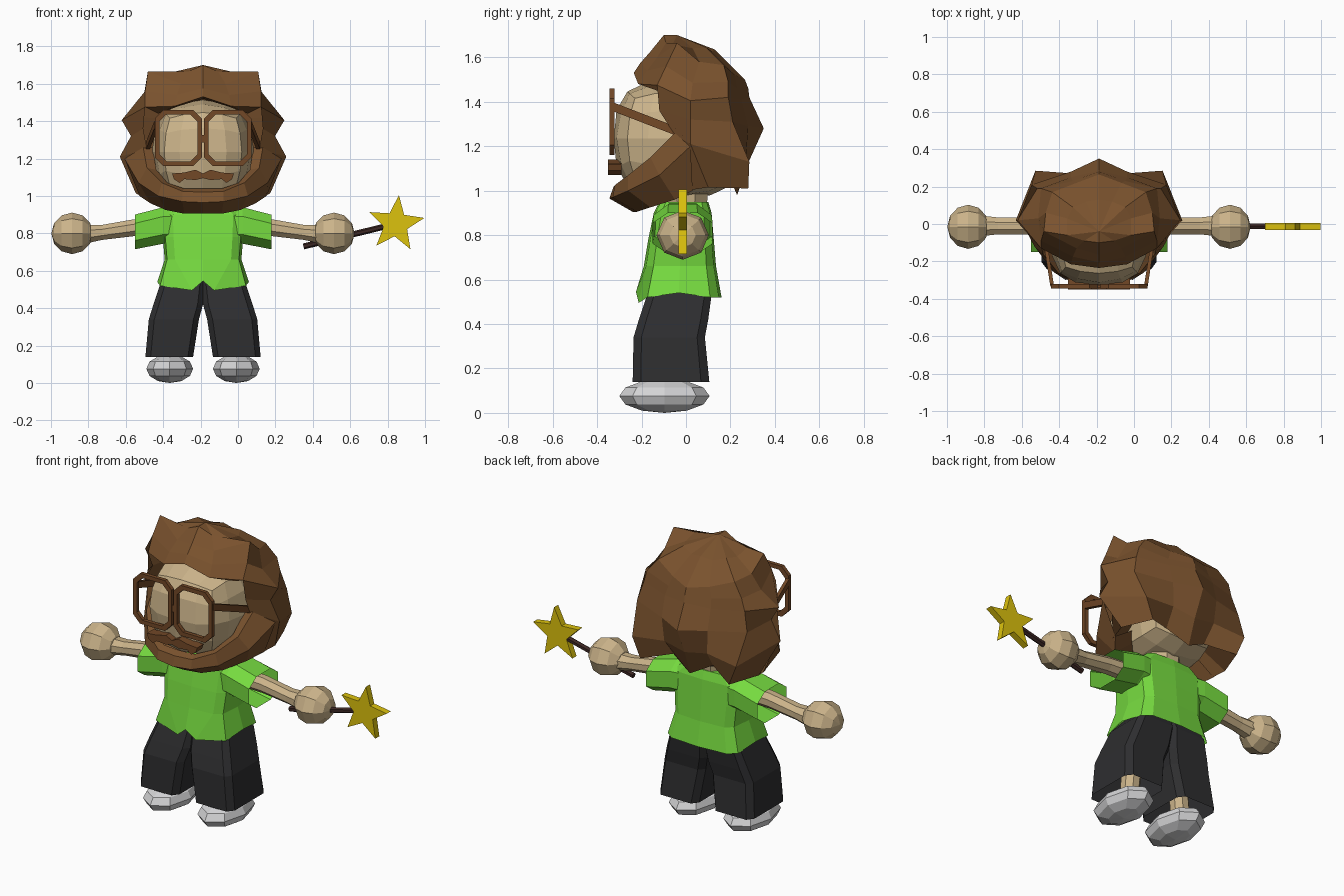
import bpy, bmesh, math
from mathutils import Vector, Matrix

if "Cube" in bpy.data.objects:
    bpy.data.objects.remove(bpy.data.objects["Cube"])

CX = -0.187  # centre line of the figure


def mat(name, r, g, b):
    m = bpy.data.materials.new(name)
    m.diffuse_color = (r, g, b, 1)
    m.use_nodes = True
    m.node_tree.nodes["Principled BSDF"].inputs["Base Color"].default_value = m.diffuse_color
    return m


HAIR = mat("hair brown", .195, .085, .027)
FRAME = mat("frame brown", .17, .065, .02)
SKIN = mat("skin", .60, .455, .255)
GREEN = mat("shirt green", .18, .70, .05)
PANTS = mat("trouser charcoal", .027, .027, .029)
SHOE = mat("shoe grey", .66, .66, .67)
GOLD = mat("star gold", .72, .54, .004)
WOOD = mat("wand wood", .045, .02, .017)


def finish(name, bm, m, mirror=False, x=CX):
    bmesh.ops.remove_doubles(bm, verts=bm.verts, dist=1e-4)
    bmesh.ops.recalc_face_normals(bm, faces=bm.faces)
    me = bpy.data.meshes.new(name)
    bm.to_mesh(me)
    bm.free()
    me.materials.append(m)
    ob = bpy.data.objects.new(name, me)
    ob.location.x = x
    bpy.context.collection.objects.link(ob)
    if mirror:
        ob.modifiers.new("Mirror", 'MIRROR').merge_threshold = .001
    return ob


def loft(name, patches, m):
    """Mirrored shell from patches, each a list of equally long point rows."""
    bm = bmesh.new()
    for rows in patches:
        grid = [[bm.verts.new(p) for p in r] for r in rows]
        for a, b in zip(grid, grid[1:]):
            for i in range(len(a) - 1):
                bm.faces.new((a[i], a[i + 1], b[i + 1], b[i]))
    return finish(name, bm, m, True)


def tube(name, rings, m, axis='Z', n=8, power=1, mirror=False, caps=(True, True), tweak=None):
    """Rings are (position, a0, a1, b0, b1): extents in the two cross directions."""
    bm = bmesh.new()
    loops = []
    for k, (p, a0, a1, b0, b1) in enumerate(rings):
        loop = []
        for i in range(n):
            t = math.tau * (i + (.5 if n == 8 else 0)) / n
            f = 1 / math.cos(math.pi / 8) if n == 8 else 1
            c, s = (math.copysign(min(1, abs(v * f)) ** power, v) for v in (math.cos(t), math.sin(t)))
            a, b = (a0 + a1) / 2 + c * (a1 - a0) / 2, (b0 + b1) / 2 + s * (b1 - b0) / 2
            co = Vector((a, b, p) if axis == 'Z' else (p, a, b))
            if tweak:
                tweak(k, i, co)
            loop.append(bm.verts.new(co))
        loops.append(loop)
    for a, b in zip(loops, loops[1:]):
        for i in range(n):
            j = (i + 1) % n
            bm.faces.new((a[i], a[j], b[j], b[i]))
    for use, loop in zip(caps, (loops[0], loops[-1])):
        if use:
            bm.faces.new(loop)
    return finish(name, bm, m, mirror)


def ball(name, c, r, m, seg=8, rings=6, axis='Z'):
    bm = bmesh.new()
    bmesh.ops.create_uvsphere(bm, u_segments=seg, v_segments=rings, radius=1)
    if axis == 'X':
        bm.transform(Matrix.Rotation(math.pi / 2, 4, 'Y'))
    bm.transform(Matrix.Translation(c) @ Matrix.Diagonal((*r, 1)))
    return finish(name, bm, m, True)


def plate(name, outer, y0, y1, m, inner=None, mirror=False, x=CX):
    """Flat outline in xz with thickness in y, optionally with a hole."""
    bm = bmesh.new()
    n = len(outer)

    def loop(pts, y):
        return [bm.verts.new((px, y, pz)) for px, pz in pts]

    def bridge(a, b):
        for i in range(n):
            bm.faces.new((a[i], a[(i + 1) % n], b[(i + 1) % n], b[i]))
    f, b = loop(outer, y0), loop(outer, y1)
    bridge(f, b)
    if inner:
        fi, bi = loop(inner, y0), loop(inner, y1)
        bridge(fi, bi)
        bridge(f, fi)
        bridge(b, bi)
    else:
        bm.faces.new(f)
        bm.faces.new(b)
    return finish(name, bm, m, mirror, x)


# Head: cube partly rounded to a ball, with a flattened face
bm = bmesh.new()
bmesh.ops.create_cube(bm, size=2)
bmesh.ops.subdivide_edges(bm, edges=bm.edges[:], cuts=3, use_grid_fill=True)
for v in bm.verts:
    q = v.co.normalized().lerp(v.co, .16)
    v.co = (q.x * .275, max(q.y * .31 - .03, -.325), q.z * .28 + 1.235)
finish("head", bm, SKIN)
tube("neck", [(.9, -.09, .09, -.09, .09), (1.1, -.11, .11, -.11, .11)], SKIN)

# Hair: crown to fringe and spikes, then the back down to a jagged hem
crown = [(0, -.04, 1.70)] * 7
top = [(0, -.10, 1.70), (.08, -.09, 1.665), (.17, -.06, 1.66), (.17, .03, 1.64),
       (.14, .09, 1.645), (.07, .12, 1.625), (0, .13, 1.635)]
mid = [(0, -.165, 1.62), (.12, -.13, 1.60), (.295, -.04, 1.665), (.285, .06, 1.58),
       (.25, .17, 1.565), (.12, .22, 1.52), (0, .265, 1.50)]
low = [(0, -.205, 1.575), (.14, -.175, 1.54), (.31, -.09, 1.56), (.325, .03, 1.485),
       (.31, .19, 1.49), (.14, .23, 1.46), (0, .28, 1.46)]
rim = [(0, -.235, 1.53), (.15, -.215, 1.48), (.31, -.13, 1.475), (.435, .02, 1.405),
       (.33, .19, 1.42), (.15, .25, 1.41), (0, .285, 1.42)]
tuck = [(0, -.14, 1.52), (.13, -.14, 1.48), (.24, -.10, 1.44)]
back = [rim[2:],
        [(.32, -.12, 1.36), (.385, .02, 1.32), (.36, .21, 1.31), (.15, .28, 1.29), (0, .35, 1.28)],
        [(.30, -.05, 1.25), (.445, .02, 1.21), (.34, .285, 1.13), (.14, .27, 1.15), (0, .28, 1.125)],
        [(.335, .00, 1.00), (.36, .10, 1.015), (.29, .28, 1.01), (.13, .20, 1.05), (0, .23, .98)],
        [(.20, .00, 1.10), (.23, .06, 1.12), (.20, .15, 1.14), (.10, .17, 1.14), (0, .18, 1.12)]]
loft("hair", [[crown, top, mid, low, rim], [rim[:3], tuck], back], HAIR)

# Beard: from the sideburns around the chin
loft("beard", [[
    [(0, -.29, 1.04), (.10, -.28, 1.04), (.19, -.23, 1.07), (.25, -.14, 1.14), (.27, -.04, 1.26)],
    [(0, -.325, 1.02), (.11, -.32, 1.025), (.22, -.26, 1.07), (.30, -.16, 1.15), (.32, -.05, 1.26)],
    [(0, -.345, .965), (.11, -.33, .97), (.24, -.26, 1.0), (.345, -.12, 1.07), (.42, .02, 1.20)],
    [(0, -.24, .905), (.10, -.22, .905), (.20, -.16, .925), (.28, -.05, .96), (.34, .03, 1.0)],
    [(0, -.08, .95), (.08, -.07, .96), (.15, -.05, .98), (.20, 0, 1.02), (.22, .03, 1.08)]]], HAIR)

# Moustache
plate("moustache", [(0, 1.12), (.04, 1.14), (.10, 1.125), (.165, 1.12), (.155, 1.09),
                    (.125, 1.07), (.10, 1.09), (.04, 1.085), (0, 1.095)], -.35, -.29, FRAME, mirror=True)


# Glasses: chamfered square rims, bridge and temple arms
def octagon(hx, hz, c):
    return [(.132 + sx, 1.31 + sz) for sx, sz in
            ((hx, hz - c), (hx - c, hz), (c - hx, hz), (-hx, hz - c),
             (-hx, c - hz), (c - hx, -hz), (hx - c, -hz), (hx, c - hz))]


plate("glasses_rim", octagon(.126, .149, .045), -.345, -.322, FRAME, octagon(.102, .125, .038), True)
plate("glasses_bridge", [(-.03, 1.285), (.03, 1.285), (.03, 1.325), (-.03, 1.325)], -.342, -.325, FRAME)
bm = bmesh.new()
ends = [[bm.verts.new((x + dx, y, z + dz)) for dx, dz in ((-.01, -.02), (.01, -.02), (.01, .02), (-.01, .02))]
        for x, y, z in ((.25, -.335, 1.38), (.295, -.05, 1.27))]
for i in range(4):
    bm.faces.new((ends[0][i], ends[0][(i + 1) % 4], ends[1][(i + 1) % 4], ends[1][i]))
for e in ends:
    bm.faces.new(e)
finish("glasses_arm", bm, FRAME, True)


# Shirt with a notched front hem, and open sleeves
def hem(k, i, co):
    if k == 0:
        if i == 9:
            co.z += .025
        elif i in (8, 10):
            co.x *= .33
            co.z -= .025
        elif i in (0, 6):
            co.z += .02


tube("shirt", [(.52, -.245, .245, -.225, .16), (.66, -.205, .205, -.19, .135), (.78, -.215, .215, -.17, .125),
               (.90, -.22, .22, -.145, .115), (.95, -.16, .16, -.12, .10)],
     GREEN, n=12, power=.45, caps=(False, True), tweak=hem)
tube("sleeve", [(.10, -.12, .10, .74, .945), (.21, -.145, .115, .745, .94), (.365, -.15, .12, .715, .90)],
     GREEN, 'X', power=.8, mirror=True, caps=(True, False))

# Arms and hands
tube("arm", [(.2, -.06, .04, .79, .885), (.37, -.055, .035, .785, .875), (.54, -.055, .035, .765, .845),
             (.63, -.065, .045, .745, .845)], SKIN, 'X', mirror=True)
ball("hand", (.70, -.015, .80), (.111, .118, .111), SKIN, axis='X')

# Trousers, ankles and shoes
tube("trouser_leg", [(.14, .053, .308, -.24, .105), (.34, .022, .29, -.236, .085),
                     (.42, .0, .265, -.212, .10), (.53, -.01, .228, -.175, .115), (.60, -.01, .17, -.14, .09)],
     PANTS, power=.28, mirror=True, caps=(False, True))
tube("ankle", [(.08, .13, .23, -.10, .0), (.40, .10, .20, -.10, .0)], SKIN, mirror=True)
ball("shoe", (.178, -.097, .076), (.125, .203, .076), SHOE)

# Wand and star
bm = bmesh.new()
a, b = Vector((.35, -.012, .73)), Vector((.82, -.012, .845))
bmesh.ops.create_cone(bm, cap_ends=True, segments=6, radius1=.016, radius2=.016, depth=(b - a).length,
                      matrix=Matrix.Translation((a + b) / 2) @ (b - a).to_track_quat('Z', 'Y').to_matrix().to_4x4())
finish("wand_stick", bm, WOOD, x=0)
star = [(.844 + r * math.cos(t), .85 + r * math.sin(t)) for r, t in
        ((.156 if i % 2 == 0 else .066, math.radians(84 + 36 * i)) for i in range(10))]
plate("wand_star", star, -.033, .005, GOLD, x=0)
